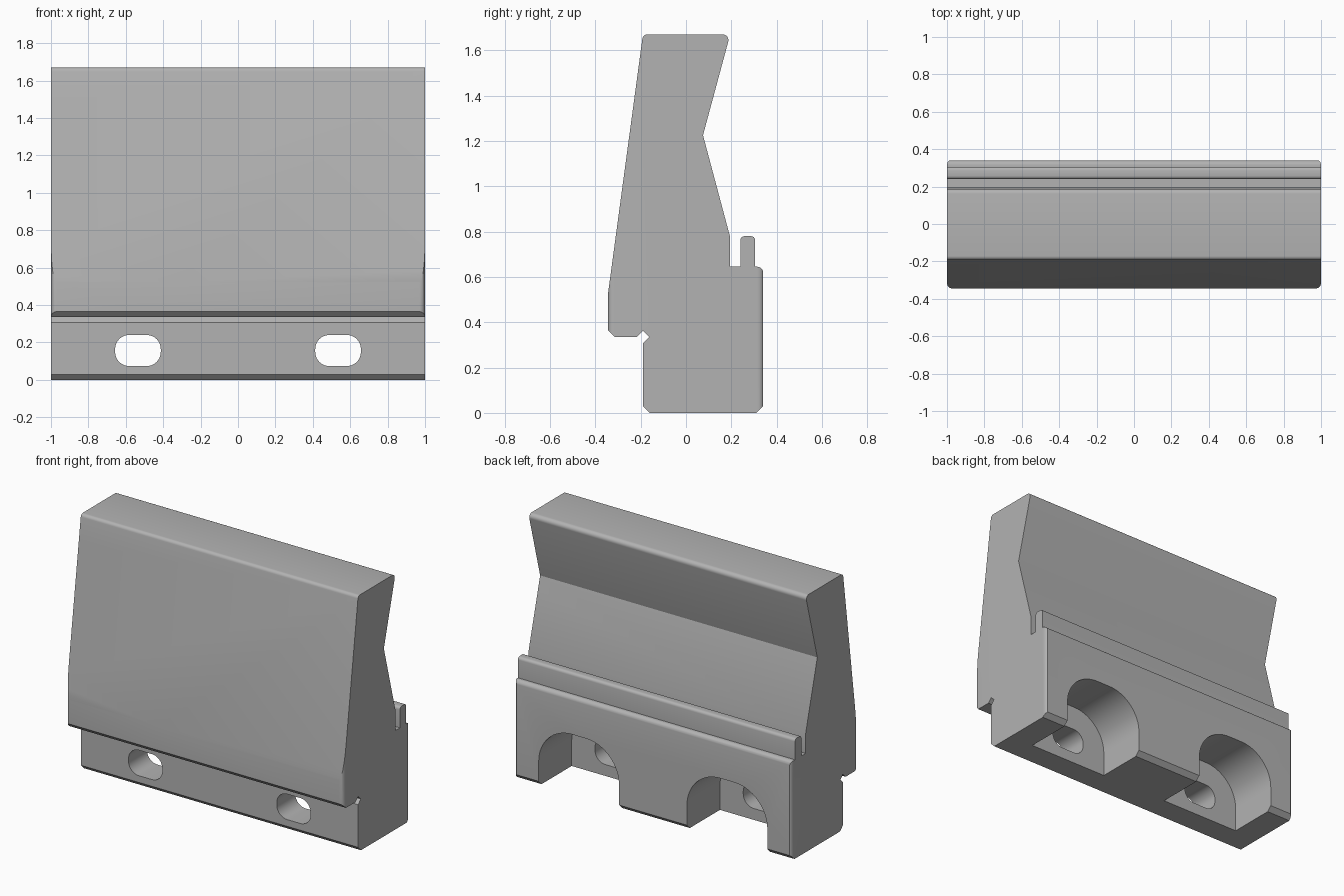
import bpy, bmesh, math
from mathutils import Vector

cube = bpy.data.objects.get("Cube")
if cube:
    bpy.data.objects.remove(cube, do_unlink=True)

grey = bpy.data.materials.new("plain grey")
grey.use_nodes = True
grey.diffuse_color = (0.45, 0.45, 0.45, 1)
grey.node_tree.nodes["Principled BSDF"].inputs["Base Color"].default_value = grey.diffuse_color


def soften(corners):
    """Outline from (u, v, size, steps): one step chamfers, more steps round."""
    out = []
    for i, corner in enumerate(corners):
        p = Vector(corner[:2])
        if len(corner) == 2:
            out.append(p)
            continue
        size, steps = corner[2:]
        a = (Vector(corners[i - 1][:2]) - p).normalized()
        b = (Vector(corners[(i + 1) % len(corners)][:2]) - p).normalized()
        half = a.angle(b) / 2
        if steps == 1:
            out += [p + a * size, p + b * size]
            continue
        centre = p + (a + b).normalized() * size / math.sin(half)
        start = p + a * size / math.tan(half) - centre
        end = p + b * size / math.tan(half) - centre
        sweep = math.pi - 2 * half
        for k in range(steps + 1):
            t = k / steps
            out.append(centre + (start * math.sin((1 - t) * sweep)
                                 + end * math.sin(t * sweep)) / math.sin(sweep))
    return out


def prism(name, corners, axis, low, high):
    """Extrude an outline along one axis; u and v are the other two in order."""
    def place(p, w):
        c = list(p)
        c.insert(axis, w)
        return c
    bm = bmesh.new()
    outline = soften(corners)
    face = bm.faces.new([bm.verts.new(place(p, low)) for p in outline])
    moved = bmesh.ops.extrude_face_region(bm, geom=[face])["geom"]
    shift = Vector(place((0, 0), high - low))
    bmesh.ops.translate(bm, vec=shift, verts=[v for v in moved if isinstance(v, bmesh.types.BMVert)])
    bmesh.ops.recalc_face_normals(bm, faces=bm.faces[:])
    mesh = bpy.data.meshes.new(name)
    bm.to_mesh(mesh)
    bm.free()
    mesh.materials.append(grey)
    obj = bpy.data.objects.new(name, mesh)
    bpy.context.collection.objects.link(obj)
    return obj


def apply_boolean(target, tool, operation):
    mod = target.modifiers.new(operation.title(), "BOOLEAN")
    mod.object, mod.operation, mod.solver = tool, operation, "EXACT"
    bpy.context.view_layer.objects.active = target
    bpy.ops.object.modifier_apply(modifier=mod.name)
    bpy.data.objects.remove(tool, do_unlink=True)


# Side profile: foot, rear shoulder, ridge and groove, jaw, front lip with relief notch
profile = [
    (-0.19, 0, 0.03, 1), (0.34, 0, 0.03, 1),
    (0.34, 0.645, 0.025, 5), (0.305, 0.645),
    (0.305, 0.78, 0.018, 4), (0.24, 0.78, 0.018, 4), (0.24, 0.645), (0.195, 0.645),
    (0.195, 0.775), (0.075, 1.225), (0.195, 1.67, 0.025, 6), (-0.19, 1.67, 0.022, 6),
    (-0.345, 0.52), (-0.345, 0.335, 0.03, 1),
    (-0.217, 0.335), (-0.19, 0.362), (-0.163, 0.335), (-0.19, 0.308),
]
body = prism("jaw_block", profile, 0, -1, 1)

# Rounded upright corners
envelope = [(x, y, 0.03, 6) for x, y in ((-1, -0.345), (1, -0.345), (1, 0.345), (-1, 0.345))]
apply_boolean(body, prism("corner_envelope", envelope, 2, -0.1, 1.8), "INTERSECT")

# Arched rear pockets and the bolt slots through the front wall
for x in (-0.535, 0.535):
    arch = [(x - 0.29, -0.1), (x + 0.29, -0.1), (x + 0.29, 0.4, 0.24, 16), (x - 0.29, 0.4, 0.24, 16)]
    apply_boolean(body, prism("pocket_cutter", arch, 1, 0, 0.5), "DIFFERENCE")
    slot = [(x + sx * 0.122, 0.157 + sz * 0.083, 0.075, 10)
            for sx, sz in ((-1, -1), (1, -1), (1, 1), (-1, 1))]
    apply_boolean(body, prism("slot_cutter", slot, 1, -0.5, 0.1), "DIFFERENCE")

bpy.ops.object.select_all(action="DESELECT")
body.select_set(True)
bpy.context.view_layer.objects.active = body
bpy.ops.object.shade_smooth_by_angle(angle=math.radians(30))
